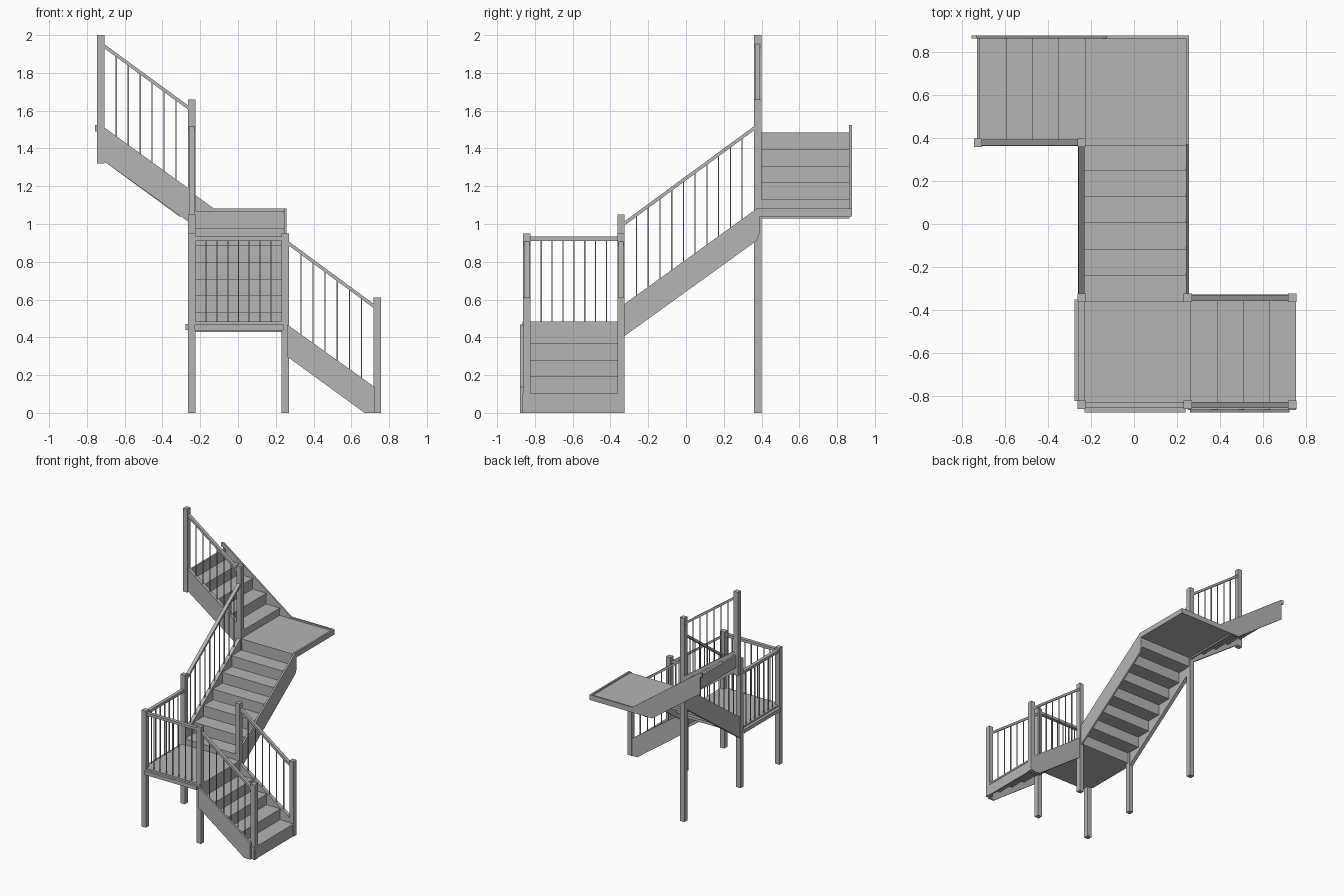
import bpy, bmesh
from mathutils import Vector

cube = bpy.data.objects.get("Cube")
if cube:
    bpy.data.objects.remove(cube, do_unlink=True)

grey = bpy.data.materials.new("stair_grey")
grey.use_nodes = True
grey.diffuse_color = (0.46, 0.46, 0.46, 1)
grey.node_tree.nodes["Principled BSDF"].inputs["Base Color"].default_value = grey.diffuse_color


def finish(name, bm):
    bmesh.ops.recalc_face_normals(bm, faces=bm.faces)
    mesh = bpy.data.meshes.new(name)
    bm.to_mesh(mesh)
    bm.free()
    mesh.materials.append(grey)
    obj = bpy.data.objects.new(name, mesh)
    bpy.context.collection.objects.link(obj)


def add_prism(bm, axis, profile, lo, hi):
    """Extrude an upright (run, z) profile across from lo to hi; axis is the run."""
    def place(a, z, c):
        return (a, c, z) if axis == "x" else (c, a, z)
    face = bm.faces.new([bm.verts.new(place(a, z, lo)) for a, z in profile])
    new = bmesh.ops.extrude_face_region(bm, geom=[face])["geom"]
    offset = Vector(place(0, 0, hi - lo))
    bmesh.ops.translate(bm, vec=offset,
                        verts=[v for v in new if isinstance(v, bmesh.types.BMVert)])


def add_box(bm, x, y, z):
    add_prism(bm, "x", [(x[0], z[0]), (x[1], z[0]), (x[1], z[1]), (x[0], z[1])], *y)


def prism(name, axis, profile, lo, hi):
    bm = bmesh.new()
    add_prism(bm, axis, profile, lo, hi)
    finish(name, bm)


def box(name, x, y, z):
    bm = bmesh.new()
    add_box(bm, x, y, z)
    finish(name, bm)


def railing(name, axis, across, start, end, base, top, count):
    """Handrail and balusters; base and top are z heights at start and end."""
    depth = 0.022
    prism(name + "_handrail", axis,
          [(start, top[0] - depth), (end, top[1] - depth), (end, top[1]), (start, top[0])],
          across - 0.014, across + 0.014)
    bm = bmesh.new()
    r = 0.003
    for i in range(1, count + 1):
        t = i / (count + 1)
        a = start + (end - start) * t
        low = base[0] + (base[1] - base[0]) * t - 0.005
        high = top[0] + (top[1] - top[0]) * t - depth / 2
        add_prism(bm, axis, [(a - r, low), (a + r, low), (a + r, high), (a - r, high)],
                  across - r, across + r)
    finish(name + "_balusters", bm)


RUN, RISE, BOARD = 0.1215, 0.0887, 0.014


def steps(name, axis, start, direction, base, treads, lo, hi, last_top):
    """Riser and tread boards climbing from start."""
    bm = bmesh.new()
    for i in range(treads + 1):
        a = start + direction * RUN * i
        z = base + RISE * i
        top = z + RISE if i < treads else last_top
        b = a + direction * BOARD
        add_prism(bm, axis, [(a, z - BOARD), (b, z - BOARD), (b, top), (a, top)], lo, hi)
        if i < treads:
            c = a + direction * RUN
            a -= direction * 0.004
            add_prism(bm, axis, [(a, top - BOARD), (c, top - BOARD), (c, top), (a, top)], lo, hi)
    finish(name, bm)


# Newel posts
XS = (-0.727, -0.245, 0.25, 0.737)
YS = (-0.843, -0.344, 0.379)
H = 0.0195
for name, x, y, low, high in (
        ("landing_corner_post", XS[1], YS[0], 0, 0.95),
        ("landing_front_post", XS[2], YS[0], 0, 0.95),
        ("landing_inner_post", XS[2], YS[1], 0, 0.95),
        ("middle_flight_bottom_post", XS[1], YS[1], 0, 1.05),
        ("bottom_front_post", XS[3], YS[0], 0, 0.61),
        ("bottom_back_post", XS[3], YS[1], 0, 0.61),
        ("upper_landing_post", XS[1], YS[2], 0, 1.66),
        ("top_post", XS[0], YS[2], 1.32, 2.0)):
    box(name, (x - H, x + H), (y - H, y + H), (low, high))

# Landings and their edge boards
box("lower_landing", (-0.255, 0.264), (-0.858, -0.345), (0.435, 0.483))
box("lower_landing_front_trim", (-0.23, 0.24), (-0.878, -0.858), (0.437, 0.468))
box("lower_landing_side_trim", (-0.278, -0.255), (-0.825, -0.352), (0.44, 0.47))
box("upper_landing", (-0.235, 0.245), (0.366, 0.866), (1.04, 1.07))
box("upper_landing_side_board", (0.243, 0.257), (0.37, 0.878), (1.04, 1.082))
box("upper_landing_back_board", (-0.24, 0.25), (0.864, 0.878), (1.04, 1.082))

# Step boards of the three flights
steps("lower_steps", "x", 0.752, -1, 0.014, 4, -0.866, -0.345, 0.483)
steps("middle_steps", "y", -0.357, 1, 0.4435, 6, -0.245, 0.246, 1.07)
steps("upper_steps", "x", -0.231, -1, 1.042, 4, 0.38, 0.866, 1.4855)

# Lower flight stringers
lower = [(0.26, 0.468), (0.725, 0.136), (0.725, 0), (0.67, 0), (0.26, 0.298)]
prism("lower_front_stringer", "x", lower, -0.878, -0.864)
prism("lower_back_stringer", "x", lower, YS[1] - 0.015, YS[1] + 0.015)

# Middle flight stringers
middle = [(-0.335, 0.57), (0.375, 1.082), (0.388, 1.082), (0.388, 0.95),
          (0.375, 0.912), (-0.335, 0.4)]
prism("middle_outer_stringer", "y", middle, 0.243, 0.257)
prism("middle_railing_stringer", "y", middle, XS[1] - 0.015, XS[1] + 0.015)

# Upper flight stringers
prism("upper_front_stringer", "x",
      [(-0.715, 1.516), (-0.26, 1.187), (-0.26, 1.01), (-0.715, 1.336)],
      YS[2] - 0.015, YS[2] + 0.015)
prism("upper_back_stringer", "x",
      [(-0.128, 1.082), (-0.735, 1.523), (-0.757, 1.523), (-0.757, 1.49),
       (-0.74, 1.49), (-0.74, 1.354), (-0.31, 1.04), (-0.128, 1.04)], 0.864, 0.878)

# Railings between the posts
for name, y in (("lower_front", YS[0]), ("lower_back", YS[1])):
    base = (0.46, 0.142) if y == YS[1] else (0.35, 0.07)
    railing(name, "x", y, XS[2] + H, XS[3] - H, base, (0.907, 0.578), 6)
railing("landing_front", "x", YS[0], XS[1] + H, XS[2] - H, (0.483, 0.483), (0.933, 0.933), 7)
railing("landing_side", "y", XS[1], YS[0] + H, YS[1] - H, (0.483, 0.483), (0.933, 0.933), 7)
railing("middle", "y", XS[1], YS[1] + H, YS[2] - H, (0.573, 1.07), (1.015, 1.517), 10)
railing("upper", "x", YS[2], XS[0] + H, XS[1] - H, (1.512, 1.194), (1.952, 1.628), 6)
